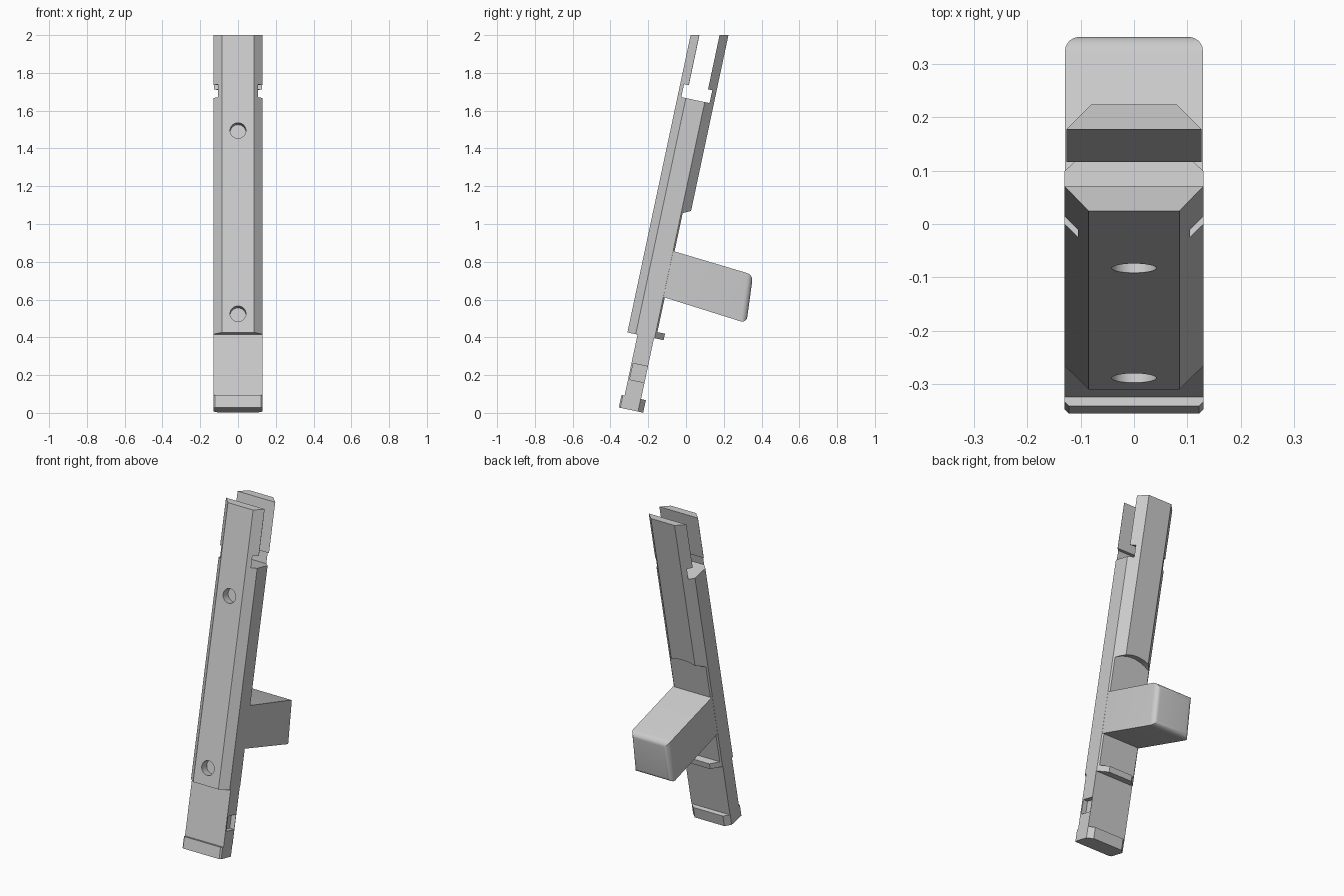
import bpy, bmesh, math
from mathutils import Vector

cube = bpy.data.objects.get("Cube")
if cube:
    bpy.data.objects.remove(cube, do_unlink=True)

grey = bpy.data.materials.new("light_grey")
grey.use_nodes = True
GREY = (0.6, 0.6, 0.6, 1)
grey.diffuse_color = GREY
grey.node_tree.nodes["Principled BSDF"].inputs["Base Color"].default_value = GREY

TILT = math.radians(12)


def leaned(x, s, t):
    """x across, s along the leaning bar, t through it from front to back."""
    return Vector((x, s * math.sin(TILT) + t * math.cos(TILT),
                   s * math.cos(TILT) - t * math.sin(TILT)))


def prism(name, start, end):
    """Solid between two matching outlines."""
    bm = bmesh.new()
    a = [bm.verts.new(p) for p in start]
    b = [bm.verts.new(p) for p in end]
    bm.faces.new(a)
    bm.faces.new(b[::-1])
    for i in range(len(a)):
        j = (i + 1) % len(a)
        bm.faces.new((a[j], a[i], b[i], b[j]))
    bmesh.ops.recalc_face_normals(bm, faces=bm.faces)
    mesh = bpy.data.meshes.new(name)
    bm.to_mesh(mesh)
    bm.free()
    mesh.materials.append(grey)
    obj = bpy.data.objects.new(name, mesh)
    bpy.context.collection.objects.link(obj)
    return obj


def along(name, outline, s0, s1):
    return prism(name, [leaned(x, s0, t) for x, t in outline],
                 [leaned(x, s1, t) for x, t in outline])


def across(name, outline, x0, x1):
    return prism(name, [leaned(x0, s, t) for t, s in outline],
                 [leaned(x1, s, t) for t, s in outline])


def through(name, outline, t0, t1):
    return prism(name, [leaned(x, s, t0) for x, s in outline],
                 [leaned(x, s, t1) for x, s in outline])


def rect(a0, a1, b0, b1):
    return [(a0, b0), (a1, b0), (a1, b1), (a0, b1)]


def mirrored(half):
    return half + [(-x, t) for x, t in reversed(half)]


def activate(obj):
    bpy.ops.object.select_all(action="DESELECT")
    obj.select_set(True)
    bpy.context.view_layer.objects.active = obj


def cut(obj, cutter):
    cutter.hide_render = True
    mod = obj.modifiers.new("cut", "BOOLEAN")
    mod.operation = "DIFFERENCE"
    mod.solver = "EXACT"
    mod.object = cutter
    activate(obj)
    bpy.ops.object.modifier_apply(modifier=mod.name)
    bpy.data.objects.remove(cutter, do_unlink=True)


FRONT, BACK, HALF = -0.392, -0.196, 0.13
FOOT_TOP = 0.022

# Leaning bar with chamfered corners
body = along("body", mirrored([(0.085, FRONT), (HALF, -0.347), (HALF, -0.245), (0.08, BACK)]),
             FOOT_TOP, 2.3)

# Level top end
cut(body, prism("top_cutter", [(x, y, 2) for x, y in rect(-1, 1, -1, 1.5)],
                [(x, y, 3) for x, y in rect(-1, 1, -1, 1.5)]))

# Open fork with a wider slot at its base
fork = [(-0.346, 2.5), (-0.346, 1.70), (-0.372, 1.70), (-0.372, 1.63),
        (-0.219, 1.63), (-0.219, 1.70), (-0.242, 1.70), (-0.242, 2.5)]
cut(body, across("fork_cutter", fork, -0.3, 0.3))

# Thinner back below an arched step, leaving a small tab
arch = [(x, 1.066 - 2.4 * x * x) for x in [0.2 - 0.4 * i / 24 for i in range(25)]]
cut(body, through("back_cutter", [(-0.2, 0.387), (0.2, 0.387)] + arch, -0.237, 0.1))
cut(body, through("lower_back_cutter", rect(-0.3, 0.3, -0.2, 0.352), -0.248, 0.1))

# Stepped lower front
cut(body, through("lower_front_cutter", rect(-0.3, 0.3, -0.2, 0.352), -0.6, -0.337))

# Side pocket on one side only
cut(body, across("pocket_cutter", rect(-0.328, -0.25, 0.111, 0.198), 0.10, 0.3))

# Two round blind holes in the front
for s in (0.4535, 1.445):
    ring = [(0.042 * math.cos(a), s + 0.042 * math.sin(a))
            for a in [math.tau * i / 32 for i in range(32)]]
    cut(body, through("hole_cutter", ring, -0.5, FRONT + 0.05))

# Foot plate
foot = along("foot_plate", mirrored([(0.122, -0.354), (HALF, -0.346), (HALF, -0.25), (0.10, -0.222)]),
             -0.046, FOOT_TOP)

# Sloping handle block with rounded outer end
side = [(-0.075, 0.859), (0.355, 0.731), (0.320, 0.475), (-0.126, 0.615)]
handle = prism("handle", [(-0.1295, y, z) for y, z in side], [(0.1295, y, z) for y, z in side])
bm = bmesh.new()
bm.from_mesh(handle.data)
end = [e for e in bm.edges if all(v.co.y > 0.2 for v in e.verts)]
bmesh.ops.bevel(bm, geom=end, offset=0.032, segments=6, profile=0.5, affect="EDGES")
bm.to_mesh(handle.data)
bm.free()

for obj in (body, foot, handle):
    activate(obj)
    bpy.ops.object.shade_smooth_by_angle(angle=math.radians(25))
